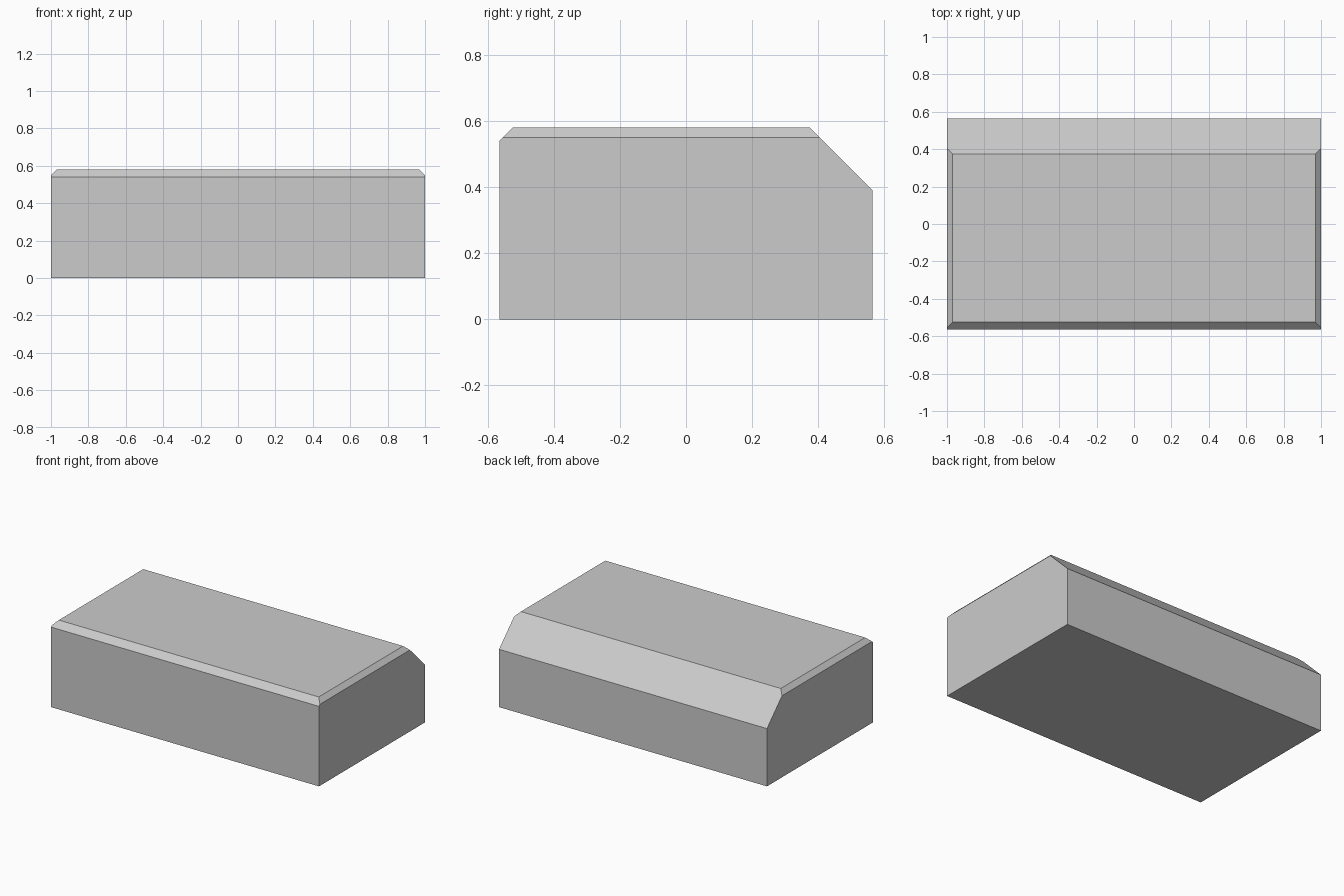
import bpy, bmesh
from mathutils import Vector

if "Cube" in bpy.data.objects:
    bpy.data.objects.remove(bpy.data.objects["Cube"])

HEIGHT = 0.58
SIDE_CHAMFER = 0.03

# Side profile (y, z): small front chamfer, large back chamfer
profile = [(-0.565, 0), (0.565, 0), (0.565, 0.39), (0.375, HEIGHT),
           (-0.525, HEIGHT), (-0.565, 0.54)]

bm = bmesh.new()
face = bm.faces.new([bm.verts.new((-1, y, z)) for y, z in profile])
ext = bmesh.ops.extrude_face_region(bm, geom=[face])
verts = [g for g in ext["geom"] if isinstance(g, bmesh.types.BMVert)]
bmesh.ops.translate(bm, verts=verts, vec=(2, 0, 0))

# Cut a 45 degree chamfer along both end top edges
for side in (-1, 1):
    cut = bmesh.ops.bisect_plane(
        bm, geom=bm.verts[:] + bm.edges[:] + bm.faces[:], dist=1e-5,
        plane_co=Vector((side, 0, HEIGHT - SIDE_CHAMFER)),
        plane_no=Vector((side, 0, 1)).normalized(), clear_outer=True)
    bmesh.ops.holes_fill(bm, edges=[e for e in bm.edges if e.is_boundary], sides=0)

bmesh.ops.recalc_face_normals(bm, faces=bm.faces[:])
mesh = bpy.data.meshes.new("chamfered_block")
bm.to_mesh(mesh)
bm.free()
block = bpy.data.objects.new("chamfered_block", mesh)
bpy.context.collection.objects.link(block)
